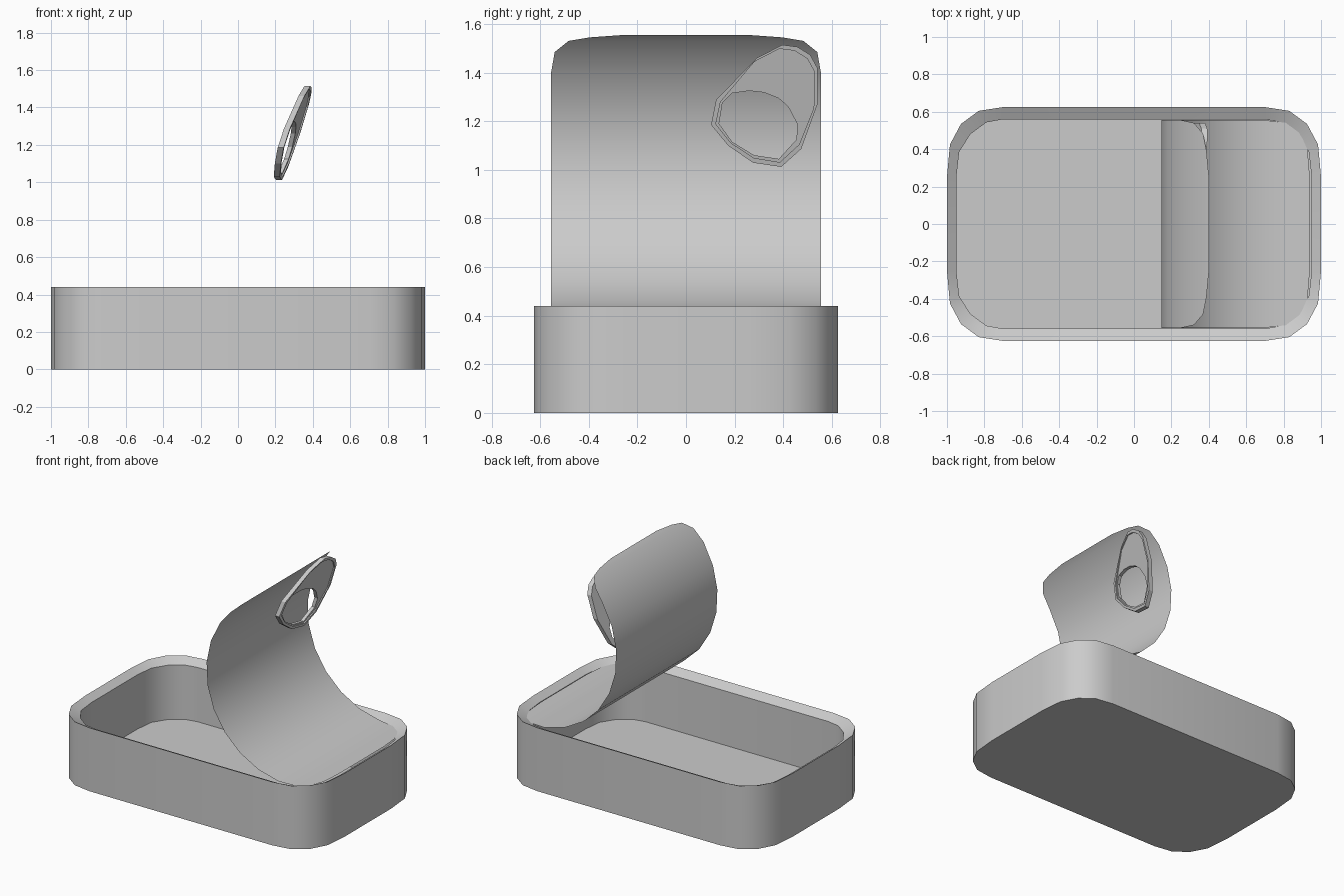
import bpy, bmesh, math

if "Cube" in bpy.data.objects:
    bpy.data.objects.remove(bpy.data.objects["Cube"])

def make(name, verts, faces, smooth=None, recalc=True):
    me = bpy.data.meshes.new(name)
    me.from_pydata(verts, [], faces)
    if recalc:
        bm = bmesh.new()
        bm.from_mesh(me)
        bmesh.ops.recalc_face_normals(bm, faces=bm.faces)
        bm.to_mesh(me)
        bm.free()
    ob = bpy.data.objects.new(name, me)
    bpy.context.collection.objects.link(ob)
    if smooth:
        bpy.ops.object.select_all(action='DESELECT')
        ob.select_set(True)
        bpy.context.view_layer.objects.active = ob
        bpy.ops.object.shade_smooth_by_angle(angle=math.radians(smooth))
    return ob

def loft(rings, closed=False):
    """Bridge equal rings; either cap both ends or join last to first."""
    n, m = len(rings[0]), len(rings)
    verts = [v for r in rings for v in r]
    faces = []
    for i in range(m if closed else m - 1):
        a, b = i * n, ((i + 1) % m) * n
        faces += [(a + k, a + (k + 1) % n, b + (k + 1) % n, b + k) for k in range(n)]
    if not closed:
        faces += [tuple(range(n)), tuple(range((m - 1) * n, m * n))]
    return verts, faces

def outline(quarter, z):
    """Mirror a corner profile into a full rounded rectangle."""
    q, r = quarter, quarter[::-1]
    pts = q + [(-x, y) for x, y in r] + [(-x, -y) for x, y in q] + [(x, -y) for x, y in r]
    return [(x, y, z) for x, y in pts]

# Tin body: outer wall, sloping rim, inner wall and floor
outer = [(1, .25), (.984, .425), (.925, .535), (.83, .605), (.7, .625)]
inner = [(.95, .25), (.935, .385), (.875, .48), (.79, .543), (.7, .56)]
make("tin_body", *loft([outline(outer, 0), outline(outer, .44),
                        outline(inner, .407), outline(inner, .03)]), smooth=40)

# Peeled lid: thin sheet, flat at the hinge and then curling up
R, CX, BASE, END = .6345, .78, .412, .94
FLAT = END - CX
LENGTH = FLAT + R * (math.pi / 2 + .93)

def lid_point(s):
    if s < FLAT:
        return END - s, BASE
    t = (s - FLAT) / R
    return CX - R * math.sin(t), BASE + R - R * math.cos(t)

widths = [.25, .395, .483, .54, .555]
start = [0, .012, .05, .12, .24]
tip = [0, .017, .04, .107, .215]
N = 8
stations = list(zip(start, widths))
span = LENGTH - tip[-1] - start[-1]
stations += [(start[-1] + span * i / N, .555) for i in range(1, N)]
stations += [(LENGTH - d, w) for d, w in zip(tip[::-1], widths[::-1])]
verts, faces = [], []
for s, w in stations:
    x, z = lid_point(s)
    verts += [(x, -w, z), (x, w, z)]
for i in range(0, len(verts) - 2, 2):
    faces.append((i, i + 1, i + 3, i + 2))
make("peeled_lid", verts, faces, smooth=60, recalc=False)

# Pull tab: tilted plate with a raised rim and a finger hole, as (y, z) outlines
tab = [(.103, 1.185), (.124, 1.288), (.293, 1.461), (.396, 1.514), (.458, 1.506),
       (.511, 1.473), (.54, 1.42), (.54, 1.267), (.474, 1.086), (.392, 1.012),
       (.276, 1.029), (.173, 1.1)]
hole = [(.136, 1.19), (.15, 1.275), (.19, 1.315), (.26, 1.325), (.32, 1.318),
        (.38, 1.295), (.42, 1.26), (.457, 1.19), (.455, 1.125), (.382, 1.045),
        (.28, 1.06), (.19, 1.115)]
rim = []
for (y, z), (hy, hz) in zip(tab, hole):
    d = math.hypot(hy - y, hz - z)
    f = min(.02, .7 * d) / d
    rim.append((y + (hy - y) * f, z + (hz - z) * f))

def on_tab(pts, depth):
    return [(.30 * z + .15 * y - .127 - depth, y, z) for y, z in pts]

make("pull_tab", *loft([on_tab(tab, .032), on_tab(tab, 0), on_tab(rim, 0),
                        on_tab(rim, .008), on_tab(hole, .008), on_tab(hole, .032)],
                       closed=True))
